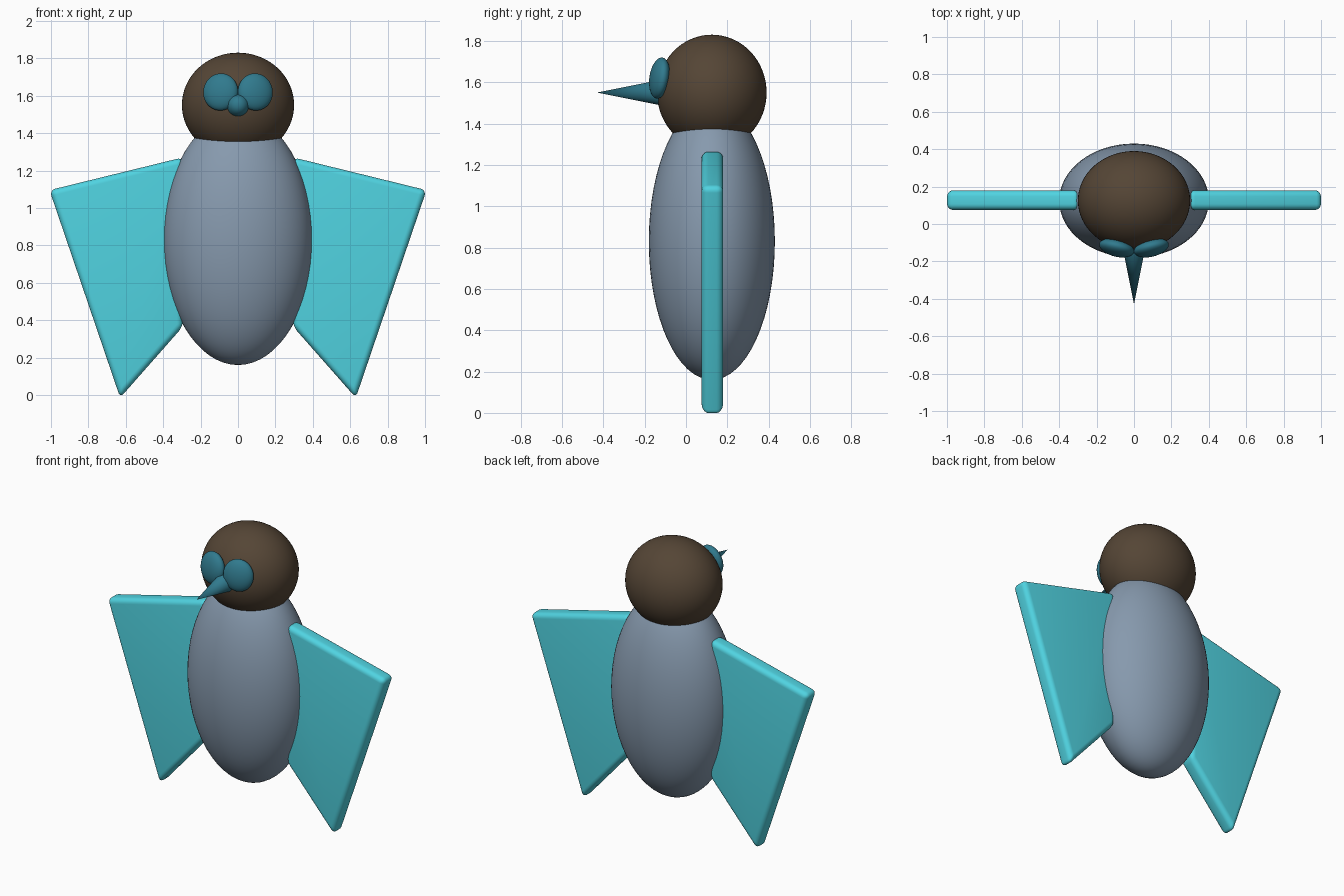
import bpy
import bmesh
from math import radians

if "Cube" in bpy.data.objects:
    bpy.data.objects.remove(bpy.data.objects["Cube"])


def material(name, rgb):
    m = bpy.data.materials.new(name)
    m.diffuse_color = (*rgb, 1)
    m.use_nodes = True
    m.node_tree.nodes["Principled BSDF"].inputs["Base Color"].default_value = m.diffuse_color
    return m


BODY = material("slate", (0.24, 0.32, 0.42))
HEAD = material("brown", (0.09, 0.06, 0.036))
FACE = material("dark_teal", (0.03, 0.195, 0.27))
WING = material("turquoise", (0.08, 0.65, 0.75))


def finish(ob, name, mat, angle=60):
    ob.name = name
    ob.data.materials.append(mat)
    bpy.ops.object.select_all(action='DESELECT')
    ob.select_set(True)
    bpy.context.view_layer.objects.active = ob
    bpy.ops.object.shade_smooth_by_angle(angle=radians(angle))


def ellipsoid(name, loc, size, mat, rot=(0, 0, 0)):
    bpy.ops.mesh.primitive_uv_sphere_add(segments=64, ring_count=32, radius=1,
                                         location=loc, rotation=rot)
    ob = bpy.context.object
    ob.scale = size
    finish(ob, name, mat)


def wing(name, side):
    # Four-cornered outline extruded in depth, every edge rounded
    outline = [(0.295, 1.27), (1.008, 1.095), (0.63, -0.015), (0.295, 0.365)]
    bm = bmesh.new()
    face = bm.faces.new([bm.verts.new((side * x, 0.075, z)) for x, z in outline])
    ext = bmesh.ops.extrude_face_region(bm, geom=[face])
    verts = [v for v in ext["geom"] if isinstance(v, bmesh.types.BMVert)]
    bmesh.ops.translate(bm, verts=verts, vec=(0, 0.105, 0))
    bmesh.ops.recalc_face_normals(bm, faces=bm.faces)
    bmesh.ops.bevel(bm, geom=bm.edges[:], offset=0.032, segments=5,
                    profile=0.5, affect='EDGES', clamp_overlap=True)
    me = bpy.data.meshes.new(name)
    bm.to_mesh(me)
    bm.free()
    ob = bpy.data.objects.new(name, me)
    bpy.context.collection.objects.link(ob)
    finish(ob, name, WING)


# Body and head
ellipsoid("body", (0, 0.125, 0.83), (0.4, 0.305, 0.67), BODY)
ellipsoid("head", (0, 0.125, 1.55), (0.3, 0.265, 0.28), HEAD)

# Eyes and wings, one per side
for label, s in (("left", -1), ("right", 1)):
    ellipsoid(label + "_eye", (s * 0.093, -0.128, 1.62), (0.095, 0.045, 0.1),
              FACE, (radians(-8), 0, s * radians(14)))
    wing(label + "_wing", s)

# Beak pointing forward
bpy.ops.mesh.primitive_cone_add(vertices=48, radius1=0.07, radius2=0, depth=0.35,
                                location=(0, -0.255, 1.55),
                                rotation=(radians(90), 0, 0))
finish(bpy.context.object, "beak", FACE)
